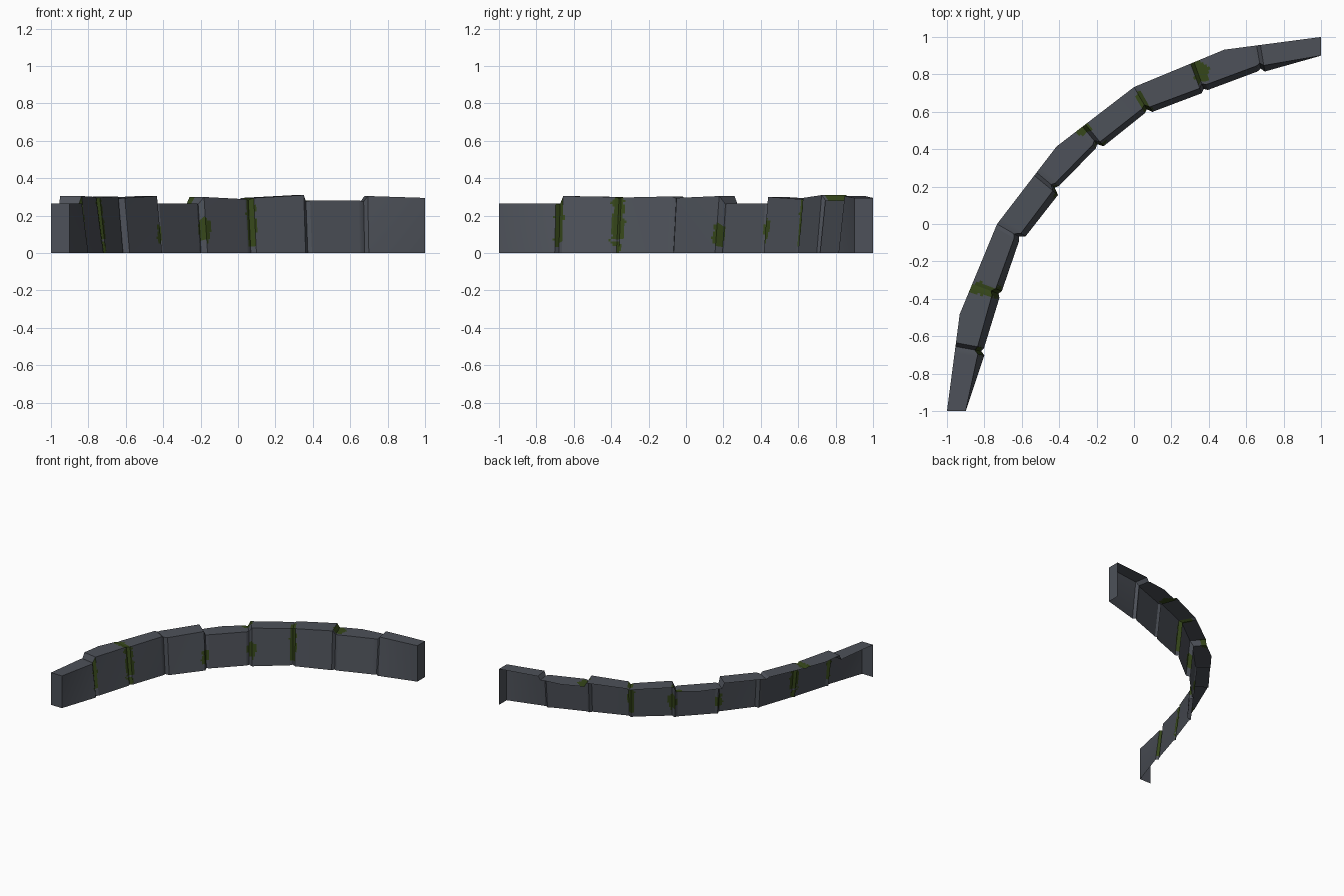
import bpy, bmesh, math
from mathutils import Vector, noise

if "Cube" in bpy.data.objects:
    bpy.data.objects.remove(bpy.data.objects["Cube"])

# Quarter-round stone border: nine 10-degree blocks about the centre (1, -1)
R_OUT = 2.0
HEIGHT = [(.295, .305), (.28, .28), (.31, .295), (.288, .30), (.265, .265),
          (.305, .295), (.303, .297), (.30, .305), (.265, .265)]
FOOT = [(1.90, 1.84), (1.847, 1.82), (1.815, 1.836), (1.85, 1.832), (1.85, 1.847),
        (1.82, 1.835), (1.853, 1.823), (1.823, 1.833), (1.825, 1.90)]
LEAN = [(0, .033), (.03, .03), (.028, .03), (.028, .03), (.025, .025),
        (.035, .03), (.03, .035), (.042, .035), (.035, 0)]
NCOL, NFRONT, NTOP, CHAMFER = 24, 24, 8, 0.06

# Moss blobs: (degrees, height or radius, half width in degrees, half size)
MOSS_FRONT = [(29.9, .19, .8, .13), (30.0, .06, .5, .05), (39.4, .12, 1.1, .07),
              (50.5, .11, 1.1, .06), (69.8, .17, 1.2, .17), (80, .17, .7, .16)]
MOSS_TOP = [(19.4, 1.92, 1.2, .07), (30, 1.90, .8, .07),
            (40, 1.97, 1.1, .03), (70.2, 1.93, .9, .09)]


def material(name, color):
    m = bpy.data.materials.new(name)
    m.diffuse_color = (*color, 1)
    m.use_nodes = True
    m.node_tree.nodes["Principled BSDF"].inputs["Base Color"].default_value = m.diffuse_color
    return m


def polar(deg, r, z=0.0):
    a = math.radians(deg)
    return Vector((1 - r * math.sin(a), -1 + r * math.cos(a), z))


def lerp(pair, t):
    return pair[0] + (pair[1] - pair[0]) * t


def outer(deg):
    """Back edge: six straight chords of 15 degrees."""
    mid = (min(int(deg // 15), 5) + .5) * 15
    return R_OUT * math.cos(math.radians(7.5)) / math.cos(math.radians(deg - mid))


def joint(j):
    """Foot radius, top radius and height at the bottom of the groove."""
    return (max(FOOT[j - 1][1], FOOT[j][0]) + .012,
            max(FOOT[j - 1][1] + LEAN[j - 1][1], FOOT[j][0] + LEAN[j][0]) + .012,
            min(HEIGHT[j - 1][1], HEIGHT[j][0]) - .004)


def column(deg, foot, top, h):
    """Cross-section: up the front face, then back over the top."""
    a, b, c = foot, top, polar(deg, outer(deg), h)
    pts = [a.lerp(b, i / NFRONT) for i in range(NFRONT)]
    return pts + [b.lerp(c, i / NTOP) for i in range(NTOP + 1)]


# Collect cross-sections along the border
columns, degrees = [], []
for k in range(9):
    lo = CHAMFER if k else 0
    hi = 1 - CHAMFER if k < 8 else 1
    if k:
        f, t, h = joint(k)
        d = 10 * k
        columns.append(column(d, polar(d, f), polar(d, t, h), h))
        degrees.append(d)
    ends = [(polar(10 * (k + s), FOOT[k][e]),
             polar(10 * (k + s), FOOT[k][e] + LEAN[k][e], HEIGHT[k][e]))
            for e, s in enumerate((lo, hi))]
    for i in range(NCOL + 1):
        u = i / NCOL
        d = 10 * (k + lo + (hi - lo) * u)
        columns.append(column(d, ends[0][0].lerp(ends[1][0], u),
                              ends[0][1].lerp(ends[1][1], u), lerp(HEIGHT[k], u)))
        degrees.append(d)


def mossy(deg, v, blobs, p):
    """Ragged blob test."""
    ragged = 1 + 1.0 * noise.noise(p * 22) + .4 * noise.noise(p * 50)
    return any(((deg - a) / w) ** 2 + ((v - c) / s) ** 2 < ragged for a, c, w, s in blobs)


# Border shell: front, top and end caps (open at the back and underneath)
bm = bmesh.new()
grid = [[bm.verts.new(p) for p in col] for col in columns]
for i in range(len(grid) - 1):
    a, b = grid[i], grid[i + 1]
    deg = (degrees[i] + degrees[i + 1]) / 2
    for j in range(len(a) - 1):
        face = bm.faces.new((a[j], a[j + 1], b[j + 1], b[j]))
        p = face.calc_center_median()
        if j < NFRONT:
            moss = mossy(deg, p.z, MOSS_FRONT, p)
        else:
            moss = mossy(deg, math.hypot(p.x - 1, p.y + 1), MOSS_TOP, p)
        face.material_index = int(moss)
for col, deg in ((grid[0], 0), (grid[-1], 90)):
    loop = col + [bm.verts.new(polar(deg, R_OUT))]
    bm.faces.new(loop[::-1] if deg == 0 else loop)

mesh = bpy.data.meshes.new("stone_border")
bm.to_mesh(mesh)
bm.free()
mesh.materials.append(material("slate grey", (.075, .083, .10)))
mesh.materials.append(material("moss green", (.036, .062, .010)))
border = bpy.data.objects.new("stone_border", mesh)
bpy.context.collection.objects.link(border)
bpy.context.view_layer.objects.active = border
border.select_set(True)
bpy.ops.object.shade_smooth_by_angle(angle=math.radians(25))
